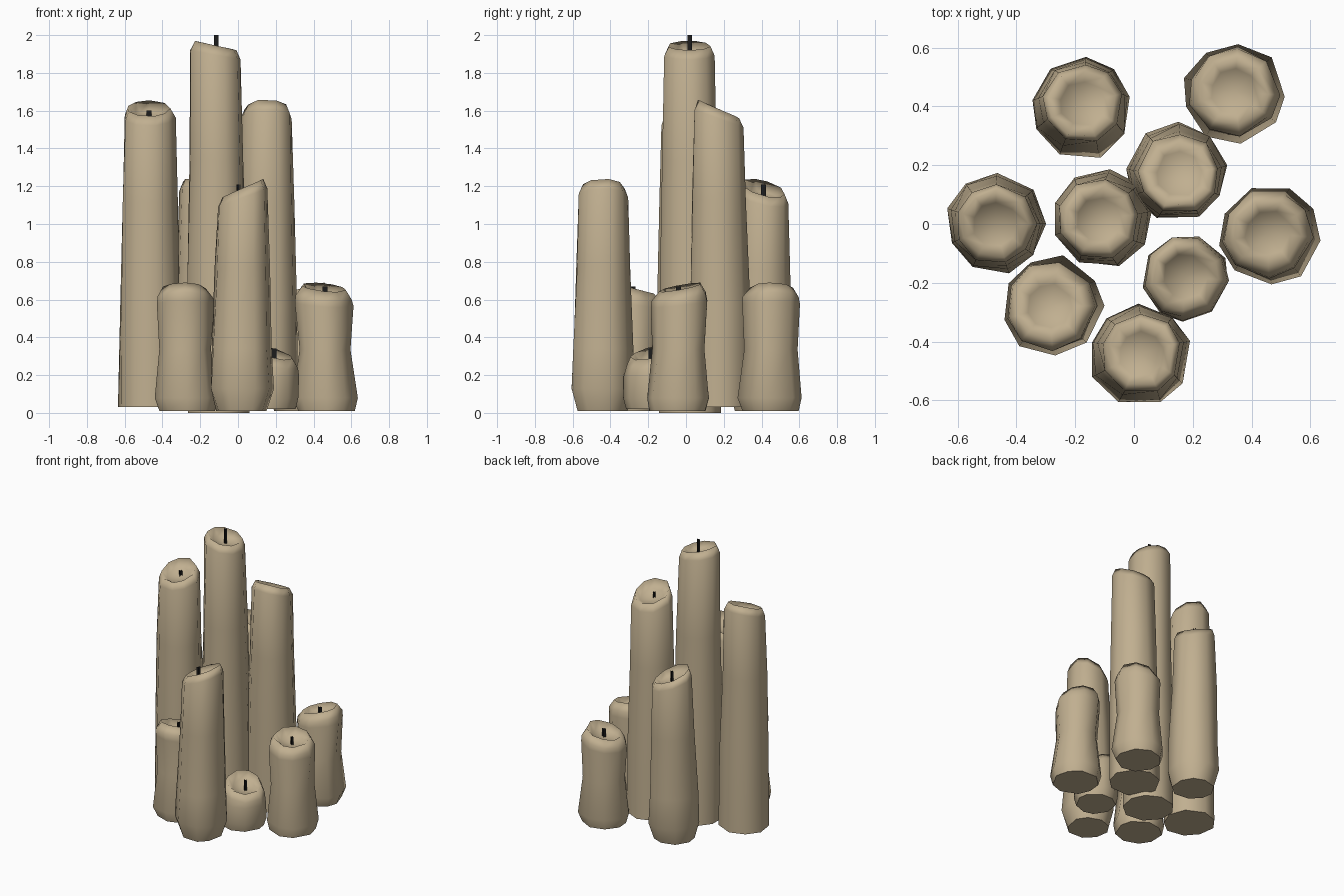
import bpy, bmesh, math, random

if "Cube" in bpy.data.objects:
    bpy.data.objects.remove(bpy.data.objects["Cube"])

random.seed(4)
SIDES = 9


def material(name, rgb):
    m = bpy.data.materials.new(name)
    m.diffuse_color = (*rgb, 1)
    m.use_nodes = True
    m.node_tree.nodes["Principled BSDF"].inputs["Base Color"].default_value = m.diffuse_color
    return m


WAX = material("tan_wax", (0.53, 0.43, 0.28))
BLACK = material("charred_wick", (0.012, 0.012, 0.012))


def finish(bm, name, mat):
    mesh = bpy.data.meshes.new(name)
    bm.to_mesh(mesh)
    bm.free()
    mesh.materials.append(mat)
    obj = bpy.data.objects.new(name, mesh)
    bpy.context.collection.objects.link(obj)
    return obj


# Side profiles: (radius, fraction of height up to the shoulder)
SLIM = [(0.166, 0.0), (0.160, 0.35), (0.146, 0.70), (0.136, 1.0)]
MELTED = [(0.135, 0.0), (0.170, 0.10), (0.160, 0.28), (0.146, 0.65), (0.134, 1.0)]
WAISTED = [(0.148, 0.0), (0.169, 0.11), (0.138, 0.52), (0.152, 0.93), (0.146, 1.0)]
STUB = [(0.130, 0.0), (0.147, 0.20), (0.142, 0.65), (0.138, 1.0)]


def candle(name, profile, base, tip, z0, top, drop, high, wick, wick_turn=0):
    """Lofted irregular candle; rim is highest towards angle `high`, lower by `drop` opposite."""
    high = math.radians(high)
    phase = random.uniform(0, 6.28)
    angles = [phase + (k + random.uniform(-.15, .15)) * math.tau / SIDES for k in range(SIDES)]
    bm = bmesh.new()
    shoulder = top - 0.05
    rings = []

    def ring(r, z, f, tilt, jitter):
        cx = base[0] + (tip[0] - base[0]) * f
        cy = base[1] + (tip[1] - base[1]) * f
        vs = []
        for a in angles:
            rr = r * (1.015 + random.uniform(-jitter, jitter))
            dz = drop * tilt * (1 - math.cos(a - high)) / 2
            vs.append(bm.verts.new((cx + rr * math.cos(a), cy + rr * math.sin(a), z - dz)))
        rings.append(vs)

    # wax body, shoulder, rim and melted bowl
    for r, f in profile:
        ring(r, z0 + (shoulder - z0) * f, f, f ** 4, 0.035)
    ring(0.112, top, 1, 1, 0.04)
    ring(0.075, top - 0.035 - drop * 0.3, 1, 0.5, 0.05)
    for lo, hi in zip(rings, rings[1:]):
        for k in range(SIDES):
            n = (k + 1) % SIDES
            bm.faces.new((lo[k], lo[n], hi[n], hi[k])).smooth = True
    floor = top - 0.05 - drop * 0.55
    centre = bm.verts.new((tip[0], tip[1], floor))
    for k in range(SIDES):
        bm.faces.new((rings[-1][k], rings[-1][(k + 1) % SIDES], centre)).smooth = True
    # flat underside with a crisp edge
    bottom = bm.faces.new(rings[0][::-1])
    for e in bottom.edges:
        e.smooth = False
    finish(bm, name, WAX)

    # wick made of two thin crossed strips
    bm = bmesh.new()
    x, y, wtop = wick
    for q in (0, 90):
        a = math.radians(wick_turn + q)
        dx, dy = 0.013 * math.cos(a), 0.013 * math.sin(a)
        bm.faces.new([bm.verts.new(p) for p in (
            (x - dx, y - dy, floor - 0.01), (x + dx, y + dy, floor - 0.01),
            (x + dx, y + dy, wtop), (x - dx, y - dy, wtop))])
    finish(bm, name + "_wick", BLACK)


# Tall candles
candle("tallest_candle", SLIM, (-0.11, 0.02), (-0.12, 0.015), 0.0, 1.97, 0.05, 180,
       (-0.115, 0.02, 2.0))
candle("left_tall_candle", SLIM, (-0.47, 0.0), (-0.472, 0.0), 0.03, 1.655, 0.085, 90,
       (-0.472, 0.02, 1.60))
candle("right_tall_candle", SLIM, (0.145, 0.175), (0.152, 0.17), 0.03, 1.66, 0.10, -90,
       (0.145, 0.155, 1.60), -10)
# Medium candles
candle("back_medium_candle", MELTED, (-0.178, 0.39), (-0.175, 0.41), 0.01, 1.24, 0.10, 215,
       (-0.175, 0.41, 1.21))
candle("front_medium_candle", MELTED, (0.018, -0.445), (0.025, -0.44), 0.01, 1.24, 0.10, 0,
       (0.0, -0.45, 1.21), -45)
# Short candles
candle("back_short_candle", WAISTED, (0.34, 0.445), (0.34, 0.45), 0.01, 0.69, 0.06, 0,
       (0.345, 0.445, 0.67), 20)
candle("right_short_candle", WAISTED, (0.465, -0.04), (0.455, -0.03), 0.01, 0.69, 0.05, 120,
       (0.46, -0.04, 0.67))
candle("front_short_candle", WAISTED, (-0.275, -0.28), (-0.285, -0.28), 0.01, 0.69, 0.06, -90,
       (-0.28, -0.28, 0.67), 75)
# Stub candle
candle("stub_candle", STUB, (0.175, -0.185), (0.175, -0.18), 0.02, 0.36, 0.08, 140,
       (0.19, -0.185, 0.34))
